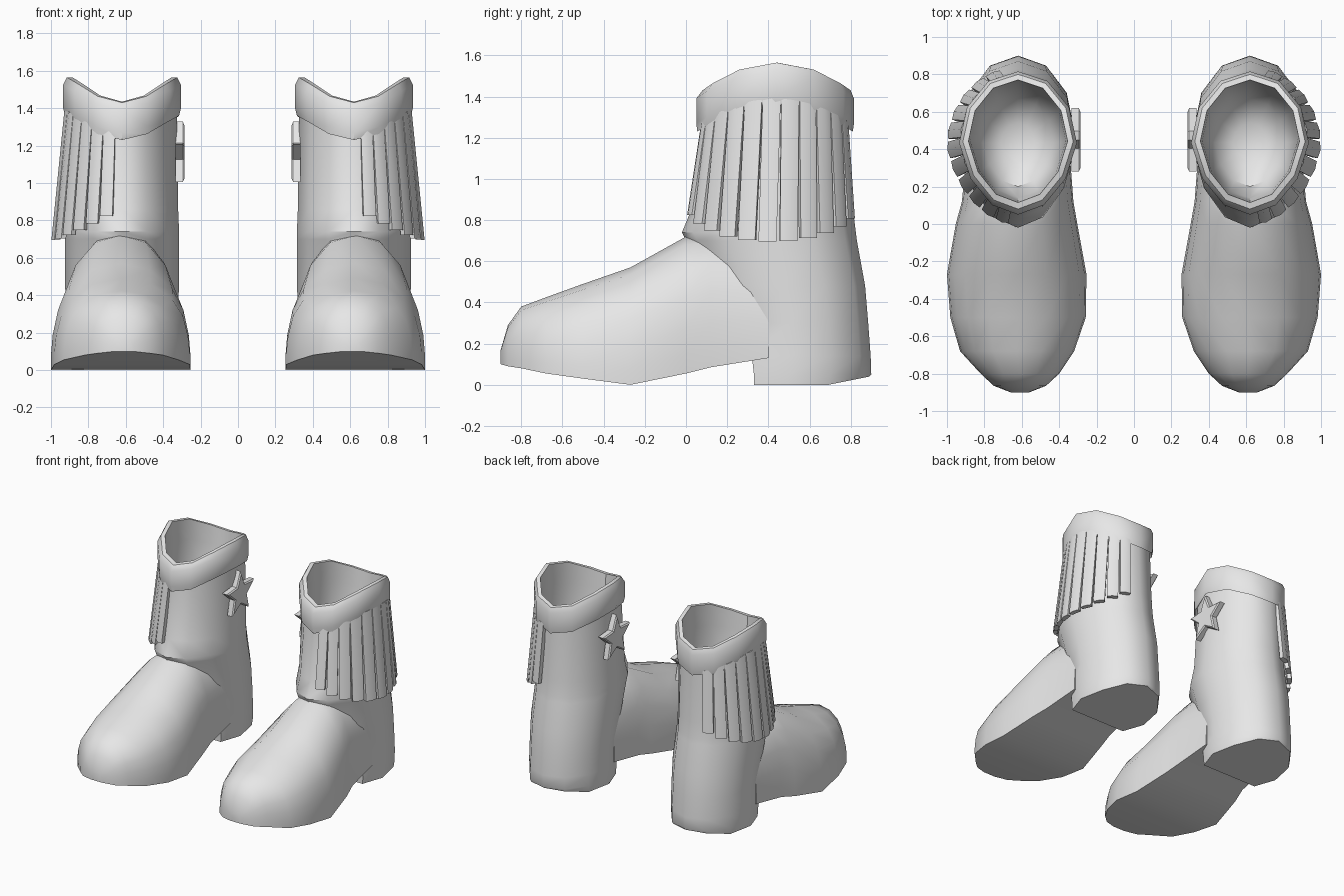
import bpy, bmesh, math
from math import cos, sin, pi, radians

if "Cube" in bpy.data.objects:
    bpy.data.objects.remove(bpy.data.objects["Cube"])

grey = bpy.data.materials.new("grey leather")
grey.diffuse_color = (0.8, 0.8, 0.8, 1)
grey.use_nodes = True
grey.node_tree.nodes["Principled BSDF"].inputs["Base Color"].default_value = grey.diffuse_color


def finish(name, bm, angle=42):
    """Turn a bmesh into a smooth object mirrored to the other boot."""
    bmesh.ops.recalc_face_normals(bm, faces=bm.faces)
    me = bpy.data.meshes.new(name)
    bm.to_mesh(me)
    bm.free()
    me.materials.append(grey)
    ob = bpy.data.objects.new(name, me)
    bpy.context.collection.objects.link(ob)
    bpy.ops.object.select_all(action='DESELECT')
    ob.select_set(True)
    bpy.context.view_layer.objects.active = ob
    bpy.ops.object.shade_smooth_by_angle(angle=radians(angle))
    mod = ob.modifiers.new("other boot", 'MIRROR')
    mod.use_mirror_merge = False
    return ob


def loft(bm, rings):
    """Skin a list of equal point loops and cap both ends."""
    loops = [[bm.verts.new(p) for p in r] for r in rings]
    n = len(loops[0])
    for a, b in zip(loops, loops[1:]):
        for i in range(n):
            j = (i + 1) % n
            bm.faces.new((a[i], a[j], b[j], b[i]))
    bm.faces.new(loops[0])
    bm.faces.new(loops[-1])


def egg(a, rx, yf, yb, xc=0.62):
    """Point on an oval with a slightly pointed front."""
    c, s = cos(a), sin(a)
    pinch = 1 - 0.14 * max(0, -s)
    return xc + rx * c * pinch, (yf + yb) / 2 + (yb - yf) / 2 * s


# Foot: cross-sections from toe to instep (y, centre x, half width, bottom, top)
sections = [
    (-0.90, 0.61, 0.05, 0.10, 0.17), (-0.865, 0.61, 0.14, 0.09, 0.29),
    (-0.80, 0.61, 0.21, 0.08, 0.38), (-0.68, 0.625, 0.305, 0.055, 0.425),
    (-0.50, 0.62, 0.362, 0.03, 0.49), (-0.27, 0.627, 0.373, 0.0, 0.57),
    (0.00, 0.628, 0.325, 0.055, 0.72), (0.12, 0.622, 0.298, 0.085, 0.74),
    (0.40, 0.62, 0.275, 0.13, 0.70),
]
half = [(1, 0), (1, 0.14), (0.975, 0.33), (0.9, 0.56), (0.74, 0.76), (0.42, 0.94)]
outline = half + [(0, 1)] + [(-x, z) for x, z in reversed(half)]
bm = bmesh.new()
loft(bm, [[(xc + w * u, y, zb + (zt - zb) * v) for u, v in outline]
          for y, xc, w, zb, zt in sections])
finish("foot", bm)

# Heel, shaft, rolled collar and lining:
# (height, side rise, half width, front y, back y, limit of heel front)
levels = [
    (0.00, 0, 0.295, 0.10, 0.89, 0.33), (0.05, 0, 0.30, 0.10, 0.90, 0.33),
    (0.14, 0, 0.30, 0.12, 0.897, 0.32), (0.30, 0, 0.30, 0.12, 0.885, -1),
    (0.48, 0, 0.305, 0.08, 0.87, -1), (0.70, 0, 0.305, 0.00, 0.83, -1),
    (0.74, 0, 0.305, -0.02, 0.825, -1), (0.86, 0, 0.30, 0.03, 0.81, -1),
    (1.26, 0.12, 0.293, 0.08, 0.79, -1), (1.23, 0.13, 0.305, 0.055, 0.81, -1),
    (1.27, 0.13, 0.315, 0.05, 0.816, -1), (1.39, 0.135, 0.315, 0.05, 0.816, -1),
    (1.43, 0.135, 0.295, 0.08, 0.80, -1), (1.435, 0.13, 0.265, 0.115, 0.77, -1),
    (1.30, 0.10, 0.255, 0.125, 0.76, -1), (1.08, 0, 0.24, 0.14, 0.74, -1),
    (0.90, 0, 0.19, 0.20, 0.67, -1), (0.83, 0, 0.09, 0.33, 0.54, -1),
]
rings = []
for k, (z, rise, rx, yf, yb, limit) in enumerate(levels):
    ring = []
    for i in range(12):
        a = 2 * pi * i / 12
        x, y = egg(a, rx, yf, yb)
        lift = 0.08 * max(0, sin(a) - 0.5) if k == 0 else 0
        ring.append((x, max(y, limit), z + rise * cos(a) ** 2 + lift))
    rings.append(ring)
bm = bmesh.new()
loft(bm, rings)
finish("boot_shaft", bm)

# Fringe: flared strips around the outer side
bm = bmesh.new()
count, start, end = 11, radians(-82), radians(76)
step = (end - start) / count
for k in range(count):
    rows = []
    for t in (0, 0.5, 1):
        gap = step * (0.02 + 0.06 * t)
        a0, a1 = start + k * step + gap, start + (k + 1) * step - gap
        mid = (a0 + a1) / 2
        loop = []
        for a, d in ((a0, 0), (mid, 0.006), (a1, 0), (a1, -0.03), (a0, -0.03)):
            x, y = egg(a, 0.305 + 0.07 * t + d,
                       0.07 - 0.07 * t - d, 0.80 + 0.035 * t + d)
            top = 1.27 + 0.12 * cos(a) ** 2
            low = 0.87 - 0.175 * cos(mid)
            loop.append((x, y, top + (low - top) * t))
        rows.append(loop)
    loft(bm, rows)
finish("fringe", bm)

# Star badge on the inner side
bm = bmesh.new()


def star(x, scale):
    return [(x, 0.45 + scale * r * sin(pi * i / 5), 1.15 + scale * r * cos(pi * i / 5))
            for i in range(10) for r in [0.178 if i % 2 == 0 else 0.08]]


loft(bm, [star(0.335, 1), star(0.295, 1), star(0.286, 0.88)])
finish("star_badge", bm, 25)
